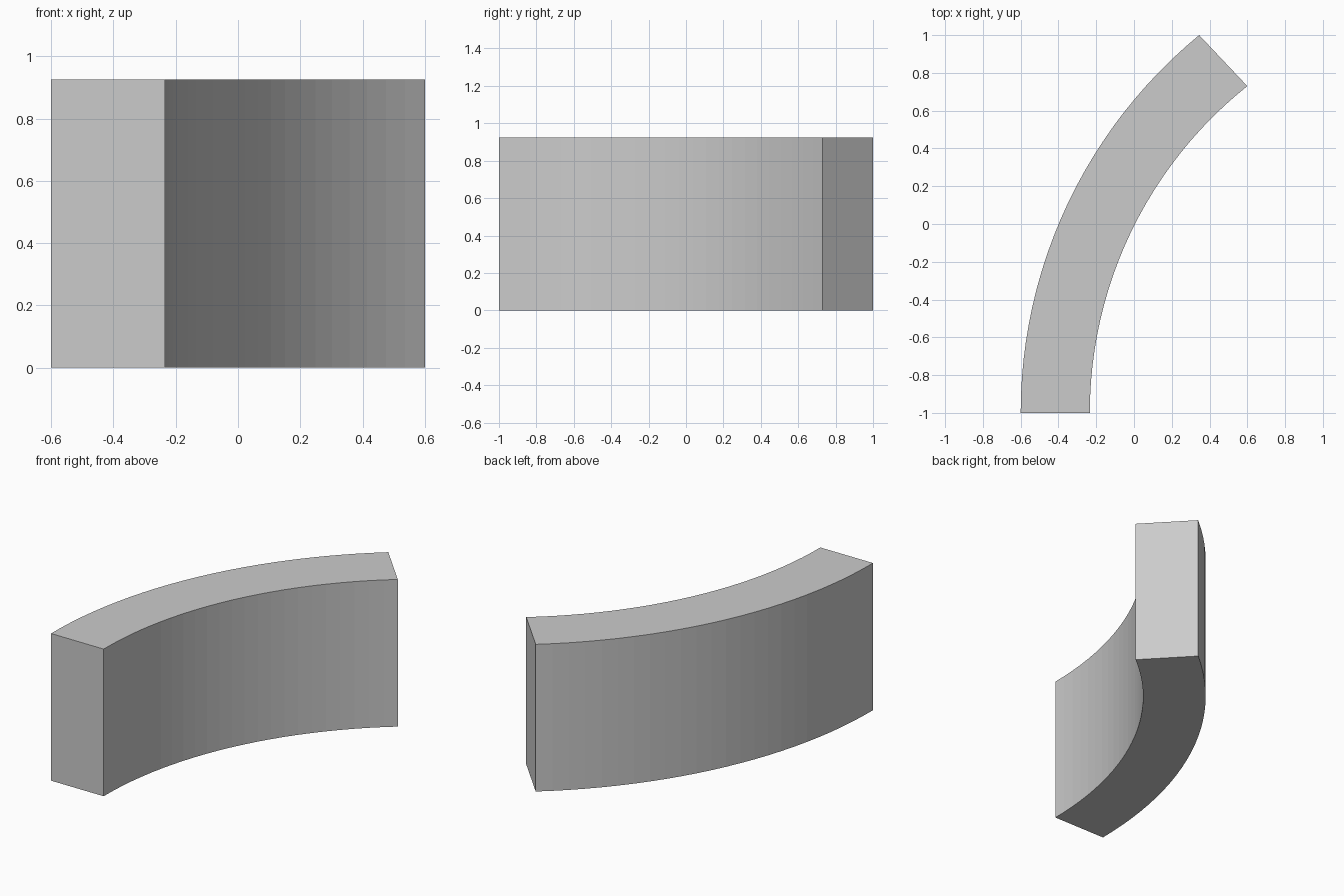
import bpy, bmesh
from math import atan2, cos, sin, hypot

if "Cube" in bpy.data.objects:
    bpy.data.objects.remove(bpy.data.objects["Cube"])

HEIGHT = 0.925
SEGMENTS = 24


def arc(start, end):
    """Arc leaving start along +y and finishing at end, bending to the right."""
    dx, dy = end[0] - start[0], end[1] - start[1]
    radius = (dx * dx + dy * dy) / (2 * dx)
    cx, cy = start[0] + radius, start[1]
    sweep = atan2(dy, radius - dx)
    return [(cx - radius * cos(sweep * i / SEGMENTS),
             cy + radius * sin(sweep * i / SEGMENTS)) for i in range(SEGMENTS + 1)]


# Plan outline: outer arc out, inner arc back
outer = arc((-0.6, -1.0), (0.345, 1.0))
inner = arc((-0.234, -1.0), (0.6, 0.73))
outline = inner + outer[::-1]

# Curved wall: extrude the outline upwards
bm = bmesh.new()
base = bm.faces.new([bm.verts.new((x, y, 0)) for x, y in outline])
top = bmesh.ops.extrude_face_region(bm, geom=[base], use_keep_orig=True)
bmesh.ops.translate(bm, vec=(0, 0, HEIGHT),
                    verts=[g for g in top["geom"] if isinstance(g, bmesh.types.BMVert)])
bmesh.ops.recalc_face_normals(bm, faces=bm.faces)

mesh = bpy.data.meshes.new("curved_wall")
bm.to_mesh(mesh)
bm.free()
bpy.context.collection.objects.link(bpy.data.objects.new("curved_wall", mesh))
